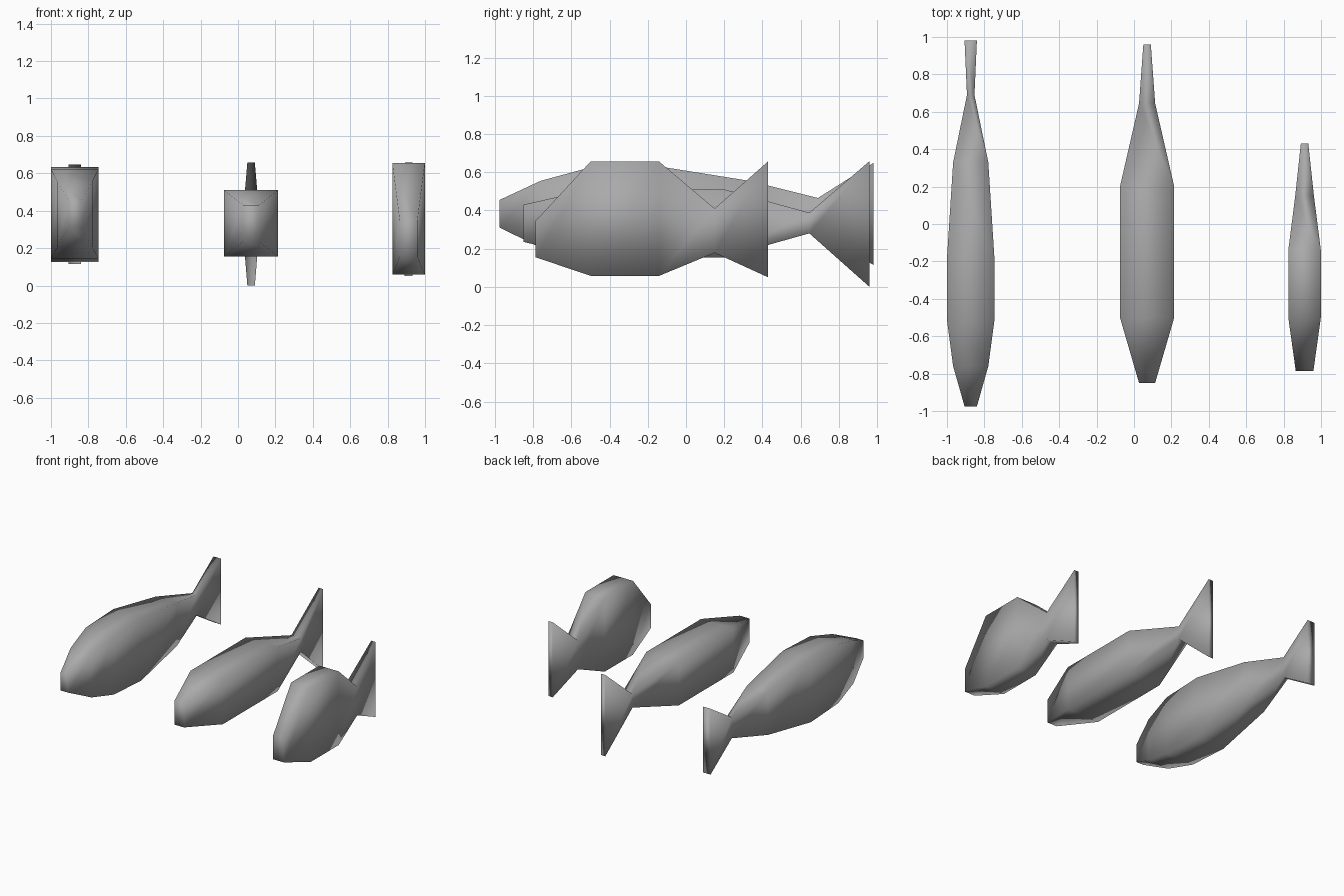
import bpy
import bmesh

if "Cube" in bpy.data.objects:
    bpy.data.objects.remove(bpy.data.objects["Cube"])

grey = bpy.data.materials.new("plain grey")
grey.use_nodes = True
colour = (0.4, 0.4, 0.4, 1)
grey.diffuse_color = colour
grey.node_tree.nodes["Principled BSDF"].inputs["Base Color"].default_value = colour


def fish(name, x, sections):
    """Loft box sections (y, half width, bottom, top) from snout to tail fin."""
    bm = bmesh.new()
    rings = [[bm.verts.new((x + sx * w, y, z))
              for sx, z in ((-1, low), (1, low), (1, top), (-1, top))]
             for y, w, low, top in sections]
    for a, b in zip(rings, rings[1:]):
        for i in range(4):
            j = (i + 1) % 4
            bm.faces.new((a[i], a[j], b[j], b[i]))
    bm.faces.new(rings[0])
    bm.faces.new(rings[-1])
    bmesh.ops.recalc_face_normals(bm, faces=bm.faces)
    for face in bm.faces:
        face.smooth = True
    mesh = bpy.data.meshes.new(name)
    bm.to_mesh(mesh)
    bm.free()
    mesh.materials.append(grey)
    obj = bpy.data.objects.new(name, mesh)
    bpy.context.collection.objects.link(obj)


# Long fish with a rounded back
fish("long_fish", -0.873, [
    (-0.975, 0.033, 0.31, 0.455), (-0.76, 0.094, 0.205, 0.555),
    (-0.52, 0.126, 0.145, 0.62), (-0.17, 0.126, 0.125, 0.635),
    (0.33, 0.094, 0.205, 0.555), (0.69, 0.02, 0.295, 0.465),
    (0.98, 0.033, 0.115, 0.648)])

# Slim fish with a tall tail fin
fish("slim_fish", 0.07, [
    (-0.85, 0.043, 0.235, 0.43), (-0.5, 0.145, 0.155, 0.51),
    (0.2, 0.145, 0.155, 0.51), (0.645, 0.043, 0.28, 0.388),
    (0.96, 0.02, 0.0, 0.658)])

# Short deep fish
fish("deep_fish", 0.912, [
    (-0.787, 0.047, 0.155, 0.345), (-0.5, 0.087, 0.058, 0.655),
    (-0.14, 0.087, 0.058, 0.655), (0.15, 0.05, 0.178, 0.41),
    (0.43, 0.02, 0.05, 0.657)])
